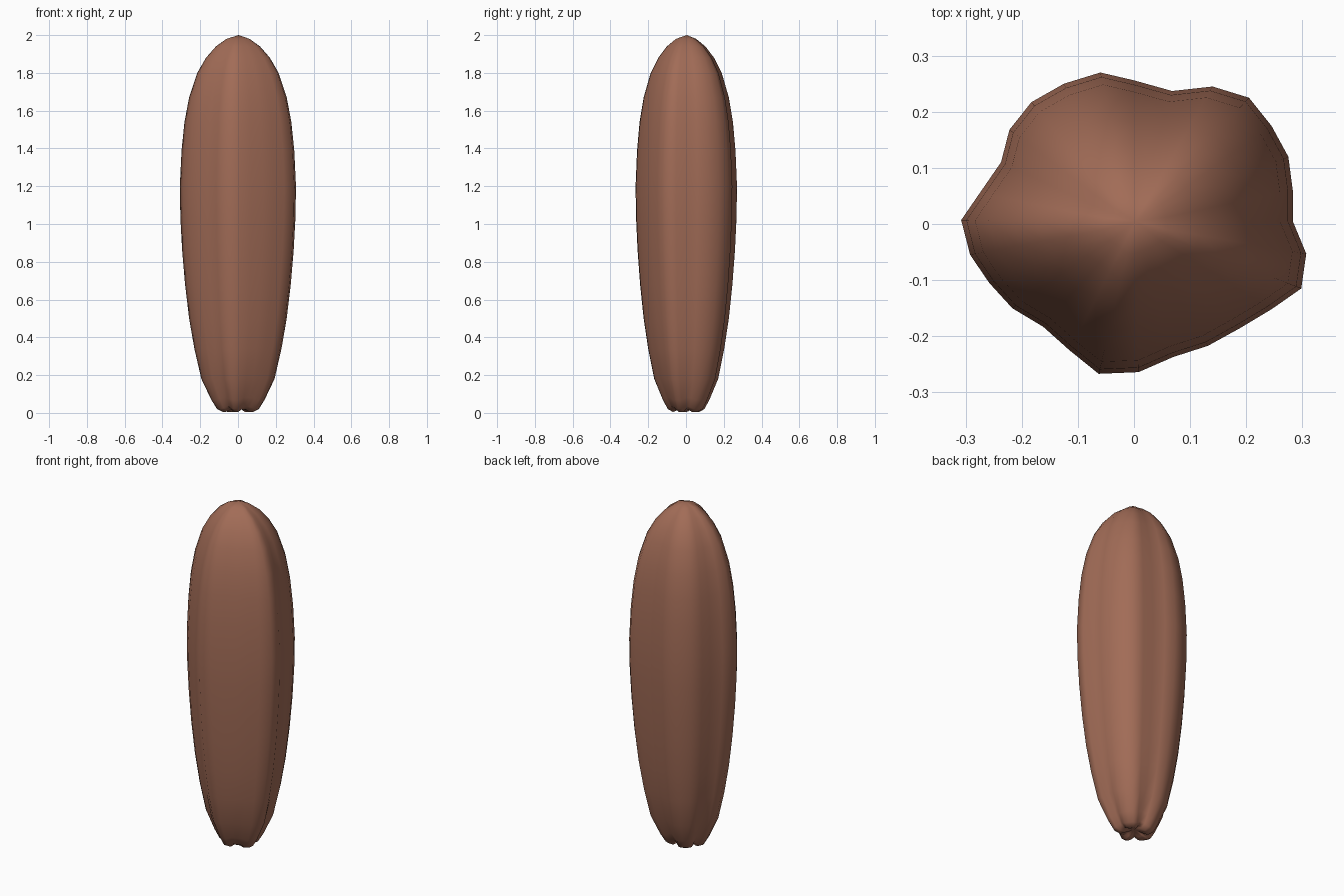
import bpy
import bmesh
from mathutils import Vector

cube = bpy.data.objects.get("Cube")
if cube:
    bpy.data.objects.remove(cube, do_unlink=True)

# Ribbed cross-section at the widest height, counter-clockwise
SECTION = [
    (.283, .005), (.283, .06), (.275, .12), (.245, .175), (.205, .225),
    (.14, .245), (.068, .237), (0, .256), (-.06, .27), (-.125, .25),
    (-.183, .217), (-.222, .168), (-.237, .11), (-.275, .055),
    (-.308, .007), (-.292, -.055), (-.258, -.105), (-.217, -.15),
    (-.162, -.183), (-.115, -.225), (-.063, -.267), (.008, -.264),
    (.07, -.237), (.132, -.217), (.19, -.185), (.245, -.152),
    (.298, -.115), (.307, -.053),
]

# Width factor and height of each ring, from the base to the tip
PROFILE = [
    (.16, .015), (.32, .006), (.46, .07), (.63, .18), (.75, .34),
    (.84, .5), (.91, .68), (.96, .86), (.99, 1.03), (1, 1.2),
    (.97, 1.39), (.92, 1.54), (.84, 1.67), (.7, 1.8),
    (.55, 1.88), (.38, 1.94), (.2, 1.98),
]
PROFILE[1:2] = [(.26, .005), (.36, .02)]


def flat_material(name, color):
    material = bpy.data.materials.new(name)
    material.use_nodes = True
    material.diffuse_color = color
    shader = next(n for n in material.node_tree.nodes if n.type == "BSDF_PRINCIPLED")
    shader.inputs["Base Color"].default_value = color
    return material


def rib_depth(index):
    """How far a section point lies inside its neighbours a rib away."""
    count = len(SECTION)
    around = [Vector(SECTION[(index + step) % count]).length for step in (-2, 2)]
    return max(0, sum(around) / len(around) - Vector(SECTION[index]).length)


# Elongated body: rings scaled along the profile and bridged with quads
bm = bmesh.new()
rings = []
for width, height in PROFILE:
    base_pinch = max(0, 1 - height / .3)
    ring = []
    for i, (x, y) in enumerate(SECTION):
        depth = rib_depth(i) * base_pinch
        scale = width * (1 - 2 * depth)
        ring.append(bm.verts.new((x * scale, y * scale, height + depth * .6)))
    rings.append(ring)

for lower, upper in zip(rings, rings[1:]):
    for i in range(len(SECTION)):
        j = (i + 1) % len(SECTION)
        bm.faces.new((lower[i], lower[j], upper[j], upper[i]))

# Close the dimpled base and the pointed tip with fans
tip = bm.verts.new((.003, .005, 2))
base = bm.verts.new((.003, .005, .03))
for i in range(len(SECTION)):
    j = (i + 1) % len(SECTION)
    bm.faces.new((rings[-1][i], rings[-1][j], tip))
    bm.faces.new((rings[0][j], rings[0][i], base))

bmesh.ops.recalc_face_normals(bm, faces=bm.faces)
for face in bm.faces:
    face.smooth = True

mesh = bpy.data.meshes.new("ribbed_body")
bm.to_mesh(mesh)
bm.free()
mesh.materials.append(flat_material("reddish brown", (.36, .15, .095, 1)))
body = bpy.data.objects.new("ribbed_body", mesh)
bpy.context.collection.objects.link(body)
